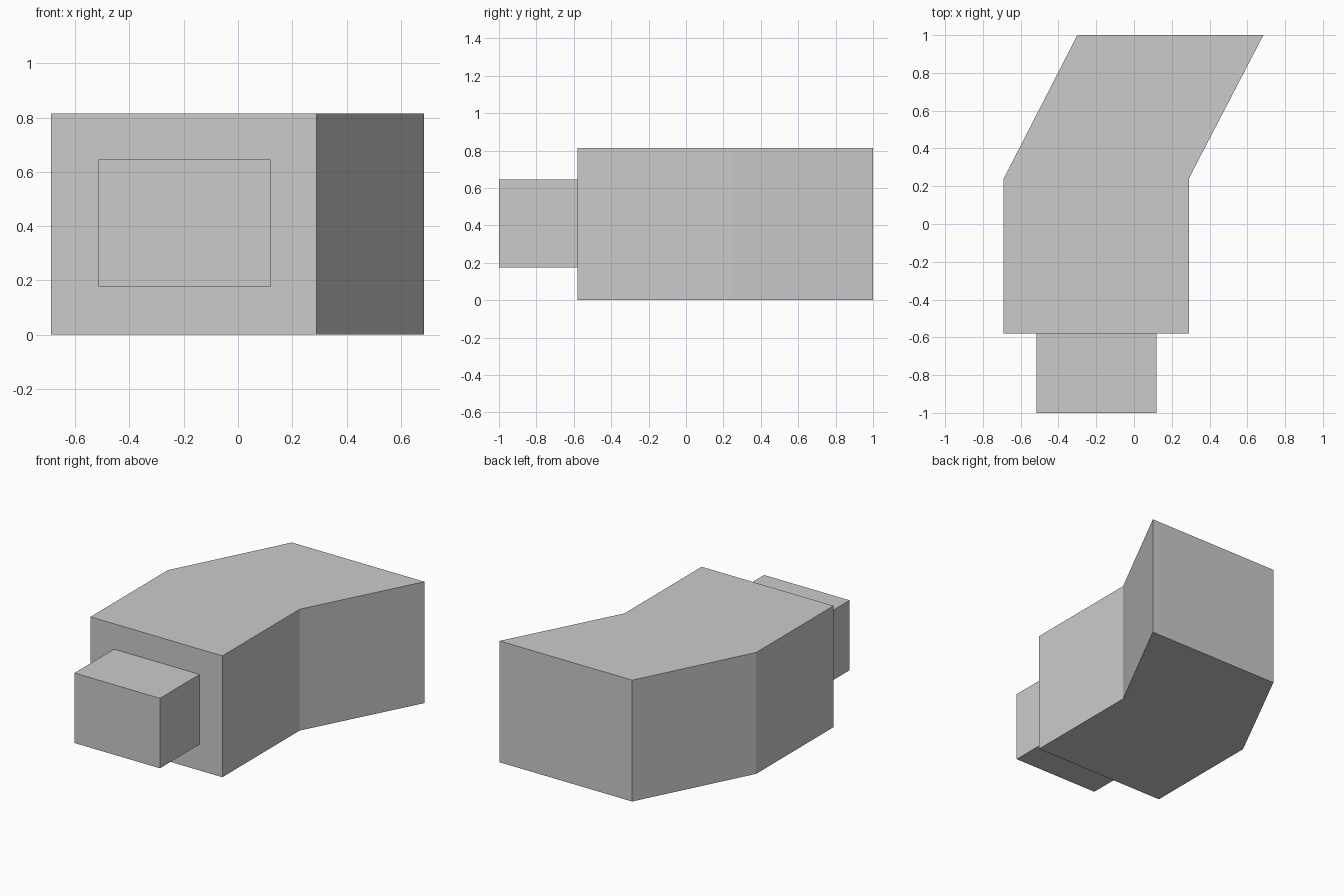
import bpy
import bmesh

default_cube = bpy.data.objects.get("Cube")
if default_cube:
    bpy.data.objects.remove(default_cube, do_unlink=True)

# Single light grey finish
grey = bpy.data.materials.new("light_grey")
grey.use_nodes = True
colour = (0.6, 0.6, 0.6, 1.0)
grey.diffuse_color = colour
grey.node_tree.nodes["Principled BSDF"].inputs["Base Color"].default_value = colour


def extrude_plan(name, outline, bottom, top):
    """Extrude a counter-clockwise plan outline between two heights."""
    bm = bmesh.new()
    base = bm.faces.new([bm.verts.new((x, y, bottom)) for x, y in outline])
    result = bmesh.ops.extrude_face_region(bm, geom=[base], use_keep_orig=True)
    raised = [v for v in result["geom"] if isinstance(v, bmesh.types.BMVert)]
    bmesh.ops.translate(bm, verts=raised, vec=(0, 0, top - bottom))
    bmesh.ops.recalc_face_normals(bm, faces=bm.faces)
    mesh = bpy.data.meshes.new(name)
    bm.to_mesh(mesh)
    bm.free()
    mesh.materials.append(grey)
    obj = bpy.data.objects.new(name, mesh)
    bpy.context.collection.objects.link(obj)
    return obj


# Main block, bent sideways towards the back
body_outline = [(-0.69, -0.58), (0.29, -0.58), (0.29, 0.24),
                (0.685, 1.0), (-0.3, 1.0), (-0.69, 0.24)]
extrude_plan("bent_body", body_outline, 0.0, 0.815)

# Smaller block projecting from the front
block_outline = [(-0.515, -1.0), (0.12, -1.0), (0.12, -0.58), (-0.515, -0.58)]
extrude_plan("front_block", block_outline, 0.175, 0.645)
